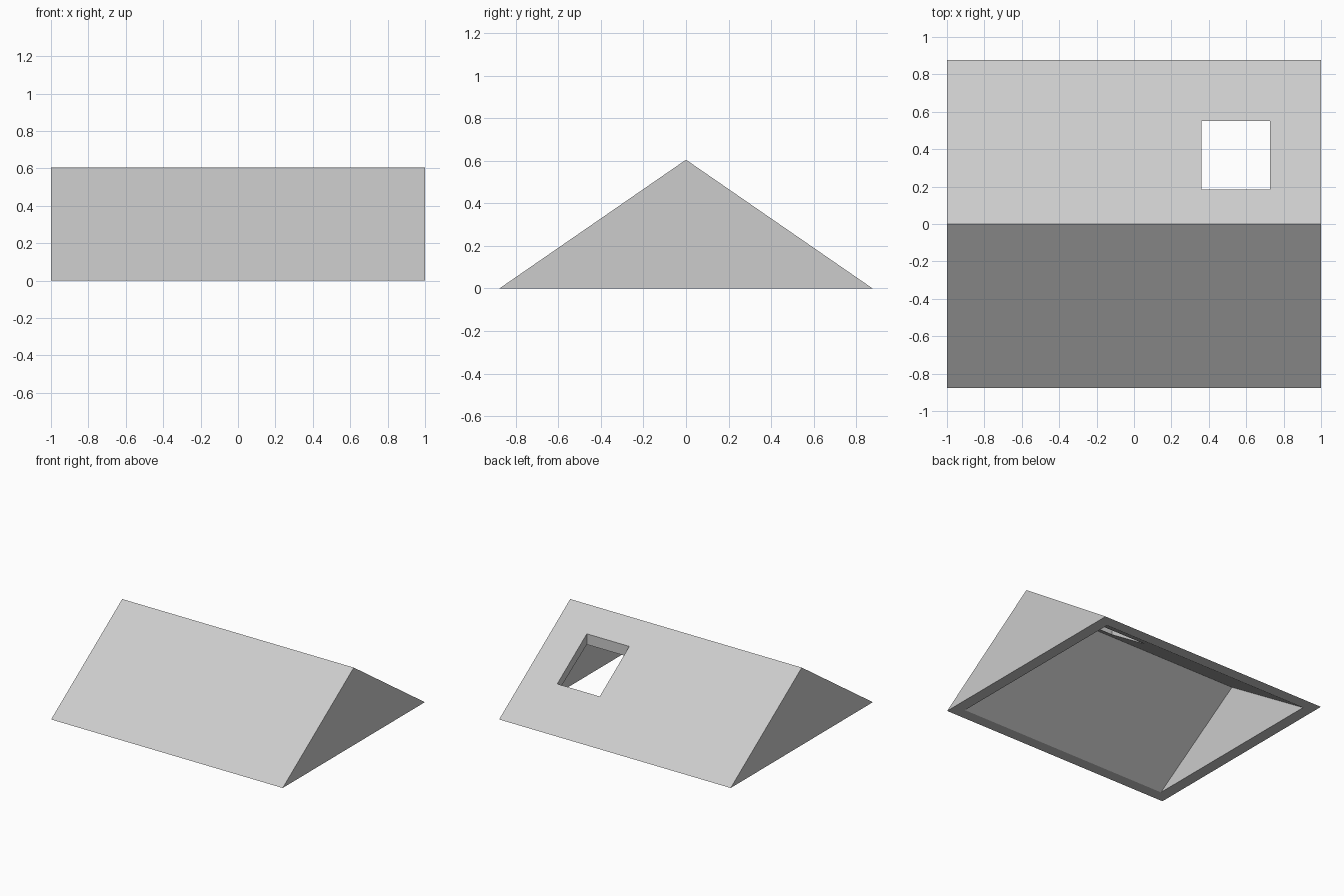
import bpy
import bmesh

cube = bpy.data.objects.get("Cube")
if cube:
    bpy.data.objects.remove(cube, do_unlink=True)

LENGTH, HALF_DEPTH, HEIGHT, WALL = 1.0, 0.877, 0.605, 0.09

# Single flat grey
grey = bpy.data.materials.new("light grey")
grey.use_nodes = True
colour = (0.604, 0.604, 0.604, 1)
grey.diffuse_color = colour
grey.node_tree.nodes["Principled BSDF"].inputs["Base Color"].default_value = colour


def prism(name, profile, x0, x1):
    """Extrude a (y, z) profile along x."""
    bm = bmesh.new()
    face = bm.faces.new([bm.verts.new((x0, y, z)) for y, z in profile])
    ext = bmesh.ops.extrude_face_region(bm, geom=[face])
    moved = [v for v in ext["geom"] if isinstance(v, bmesh.types.BMVert)]
    bmesh.ops.translate(bm, verts=moved, vec=(x1 - x0, 0, 0))
    bmesh.ops.recalc_face_normals(bm, faces=bm.faces)
    mesh = bpy.data.meshes.new(name)
    bm.to_mesh(mesh)
    bm.free()
    mesh.materials.append(grey)
    obj = bpy.data.objects.new(name, mesh)
    bpy.context.collection.objects.link(obj)
    return obj


def cut(target, cutter):
    """Subtract a cutter from the target, then discard it."""
    cutter.hide_render = True
    mod = target.modifiers.new(cutter.name, "BOOLEAN")
    mod.operation = "DIFFERENCE"
    mod.solver = "EXACT"
    mod.object = cutter
    bpy.context.view_layer.objects.active = target
    bpy.ops.object.modifier_apply(modifier=mod.name)
    bpy.data.objects.remove(cutter, do_unlink=True)


# Gable roof block
roof = prism("gable_roof", [(-HALF_DEPTH, 0), (HALF_DEPTH, 0), (0, HEIGHT)], -LENGTH, LENGTH)

# Hollow attic, open underneath
inner = HALF_DEPTH - WALL
cut(roof, prism("attic_hollow",
                [(-inner, -0.2), (inner, -0.2), (inner, 0), (0, HEIGHT - WALL), (-inner, 0)],
                WALL - LENGTH, LENGTH - WALL))

# Vertical square opening through the back slope
cut(roof, prism("roof_opening",
                [(0.185, -0.1), (0.55, -0.1), (0.55, 1), (0.185, 1)],
                0.36, 0.727))
